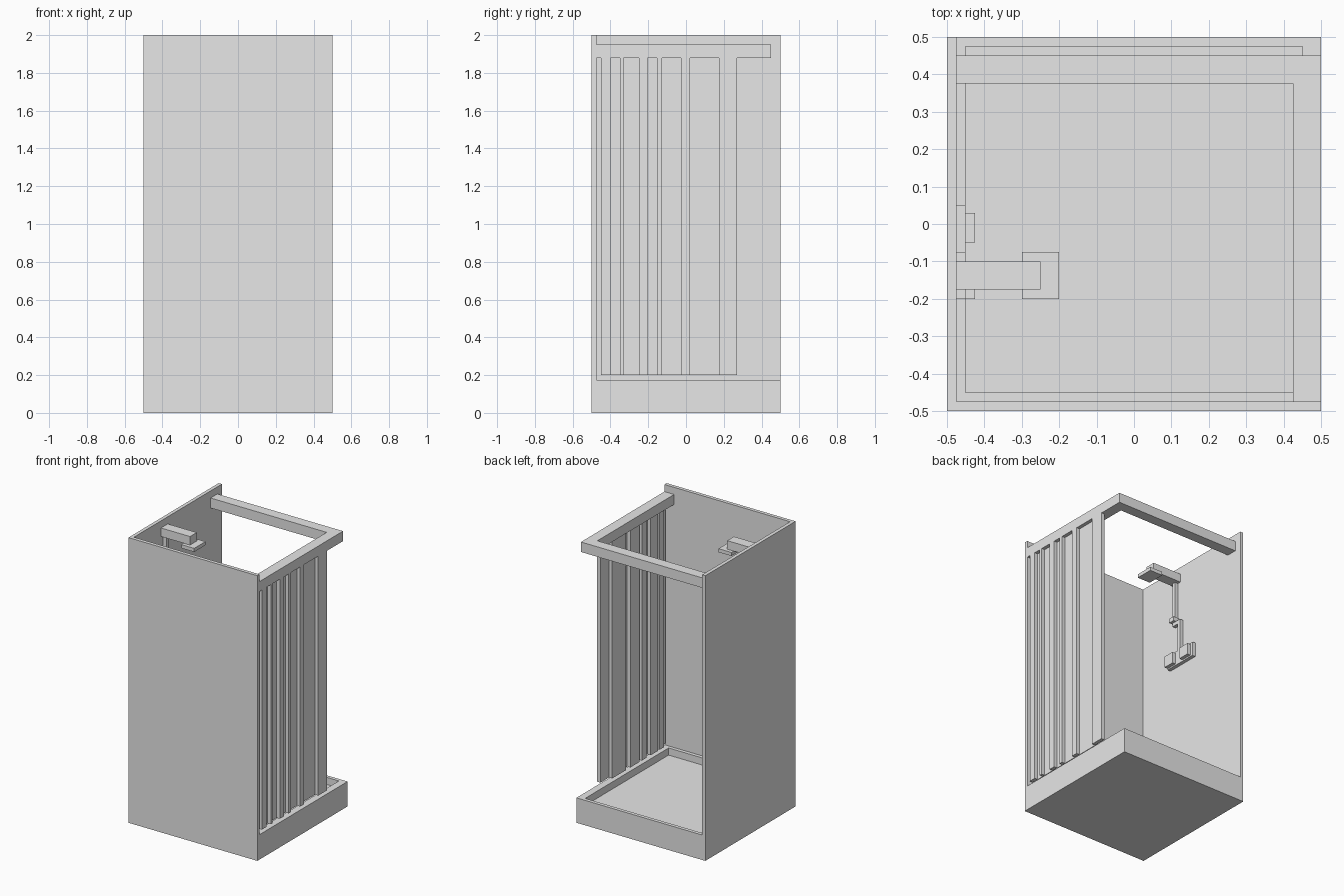
import bpy
import bmesh

cube = bpy.data.objects.get("Cube")
if cube:
    bpy.data.objects.remove(cube, do_unlink=True)

grey = bpy.data.materials.new("light_grey")
grey.use_nodes = True
grey.diffuse_color = (0.8, 0.8, 0.8, 1)
grey.node_tree.nodes["Principled BSDF"].inputs["Base Color"].default_value = grey.diffuse_color


def finish(name, bm):
    bmesh.ops.recalc_face_normals(bm, faces=bm.faces)
    mesh = bpy.data.meshes.new(name)
    bm.to_mesh(mesh)
    bm.free()
    mesh.materials.append(grey)
    obj = bpy.data.objects.new(name, mesh)
    bpy.context.collection.objects.link(obj)
    return obj


def prism(name, outline, z0, z1):
    """Extrude a closed plan outline upward from z0 to z1."""
    bm = bmesh.new()
    face = bm.faces.new([bm.verts.new((x, y, z0)) for x, y in outline])
    top = bmesh.ops.extrude_face_region(bm, geom=[face])["geom"]
    for v in top:
        if isinstance(v, bmesh.types.BMVert):
            v.co.z = z1
    return finish(name, bm)


def box(name, x, y, z):
    return prism(name, [(x[0], y[0]), (x[1], y[0]), (x[1], y[1]), (x[0], y[1])], *z)


WALL = -0.475   # inner face of both walls
RIM = 0.175     # top of the shower tray

# Walls: one L-shaped panel round the front and right sides
prism("walls", [(-0.5, -0.5), (0.5, -0.5), (0.5, WALL), (WALL, WALL),
                (WALL, 0.5), (-0.5, 0.5)], 0, 2)

# Tray: floor slab with a raised rim
box("tray_floor", (WALL, 0.5), (WALL, 0.5), (0, 0.125))
rim = (0.125, RIM)
box("rim_front", (WALL, 0.5), (WALL, -0.45), rim)
box("rim_back", (WALL, 0.5), (0.475, 0.5), rim)
box("rim_right", (WALL, -0.45), (-0.45, 0.475), rim)
box("rim_left", (0.45, 0.5), (-0.45, 0.475), rim)

# Curtain rail: L-shaped bar joining the two walls
prism("curtain_rail", [(0.425, WALL), (0.5, WALL), (0.5, 0.45), (WALL, 0.45),
                       (WALL, 0.375), (0.425, 0.375)], 1.88, 1.95)

# Curtain: square pleats that widen toward the free edge
folds = [(-0.45, -0.40), (-0.35, -0.33), (-0.25, -0.205),
         (-0.153, -0.127), (-0.026, 0.02), (0.175, 0.27)]
for i, (a, b) in enumerate(folds):
    box("curtain_outer_fold", (0.475, 0.5), (a, b), (0.2, 1.88))
    if i + 1 < len(folds):
        box("curtain_inner_fold", (0.45, 0.475), (b, folds[i + 1][0]), (0.2, 1.88))

# Mixer bar with two taps
box("mixer_bar", (WALL, -0.45), (-0.2, 0.05), (1.27, 1.37))
for y in (-0.2, -0.05):
    box("tap", (-0.45, -0.425), (y, y + 0.08), (1.28, 1.36))

# Riser pipe with an offset joint, arm and shower head
box("lower_pipe", (WALL, -0.45), (-0.1, -0.075), (1.37, 1.57))
box("pipe_joint", (WALL, -0.45), (-0.15, -0.075), (1.57, 1.595))
box("pipe_bracket", (WALL, -0.43), (-0.16, -0.115), (1.595, 1.625))
box("upper_pipe", (WALL, -0.45), (-0.15, -0.125), (1.625, 1.89))
box("shower_arm", (WALL, -0.25), (-0.175, -0.1), (1.89, 1.95))
box("shower_head", (-0.3, -0.2), (-0.2, -0.075), (1.865, 1.89))
